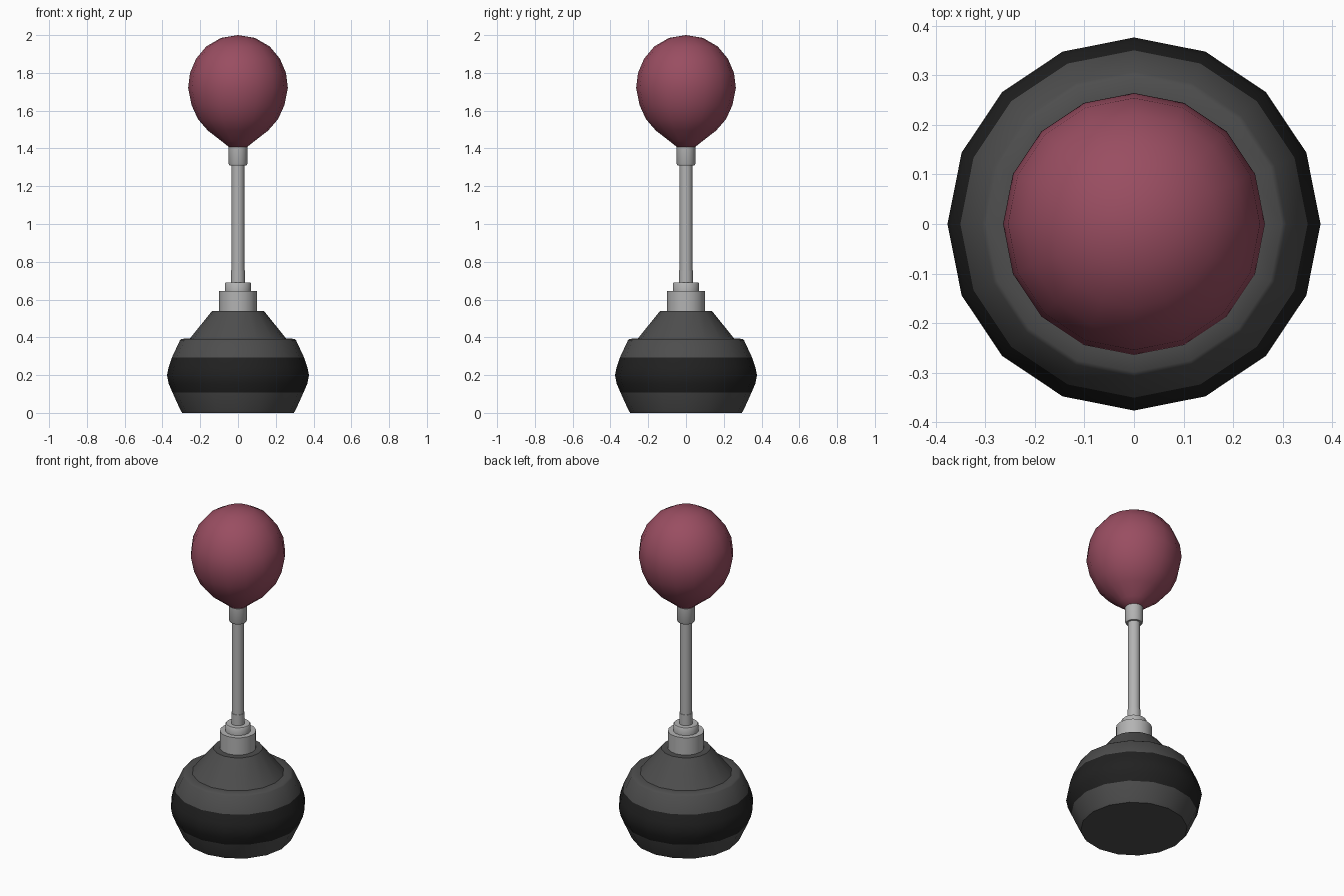
import bpy, bmesh, math

if "Cube" in bpy.data.objects:
    bpy.data.objects.remove(bpy.data.objects["Cube"])

SIDES = 16


def material(name, rgb):
    m = bpy.data.materials.new(name)
    m.diffuse_color = (*rgb, 1)
    m.use_nodes = True
    m.node_tree.nodes["Principled BSDF"].inputs["Base Color"].default_value = m.diffuse_color
    return m


def lathe(name, profile, mats=(), angle=40, band=None):
    """Revolve (radius, z) points listed bottom to top; band = z range using the second material."""
    bm = bmesh.new()
    rings = []
    for r, z in profile:
        if r == 0:
            rings.append([bm.verts.new((0, 0, z))] * SIDES)
        else:
            rings.append([bm.verts.new((r * math.cos(2 * math.pi * i / SIDES),
                                        r * math.sin(2 * math.pi * i / SIDES), z))
                          for i in range(SIDES)])
    for a, b in zip(rings, rings[1:]):
        for i in range(SIDES):
            j = (i + 1) % SIDES
            f = bm.faces.new(list(dict.fromkeys((a[i], a[j], b[j], b[i]))))
            if band and band[0] < f.calc_center_median().z < band[1]:
                f.material_index = 1
    if profile[0][0]:
        bm.faces.new(rings[0][::-1])
    if profile[-1][0]:
        bm.faces.new(rings[-1])
    bmesh.ops.recalc_face_normals(bm, faces=bm.faces)
    me = bpy.data.meshes.new(name)
    bm.to_mesh(me)
    bm.free()
    for m in mats:
        me.materials.append(m)
    ob = bpy.data.objects.new(name, me)
    bpy.context.collection.objects.link(ob)
    bpy.ops.object.select_all(action='DESELECT')
    ob.select_set(True)
    bpy.context.view_layer.objects.active = ob
    bpy.ops.object.shade_smooth_by_angle(angle=math.radians(angle))
    return ob


charcoal = material("charcoal", (0.075, 0.075, 0.075))
black = material("black", (0.015, 0.015, 0.015))
maroon = material("maroon", (0.32, 0.075, 0.12))
metal = material("metal", (0.45, 0.45, 0.45))

# Weighted base with dark band
lathe("base", [(0.295, 0), (0.305, 0.015), (0.347, 0.108), (0.367, 0.155), (0.376, 0.2),
               (0.368, 0.24), (0.35, 0.293), (0.307, 0.385), (0.298, 0.392), (0.26, 0.394)],
      (charcoal, black), 40, (0.108, 0.293))

# Cone on top of the base
lathe("base_cone", [(0.262, 0.385), (0.137, 0.54)], (charcoal,))

# Stepped collar, sleeve and rod
lathe("lower_collar", [(0.1, 0.53), (0.1, 0.645), (0.07, 0.645), (0.07, 0.685), (0.066, 0.69)], (metal,))
lathe("rod_sleeve", [(0.037, 0.68), (0.037, 0.755)], (metal,))
lathe("rod", [(0.034, 0.6), (0.034, 1.4)], (metal,))
lathe("upper_collar", [(0.045, 1.31), (0.05, 1.32), (0.05, 1.408)], (metal,))

# Punching bag
lathe("bag", [(0.045, 1.405), (0.085, 1.437), (0.16, 1.495), (0.212, 1.555), (0.246, 1.63),
              (0.264, 1.72), (0.254, 1.8), (0.222, 1.875), (0.168, 1.94), (0.09, 1.985), (0, 2.0)],
      (maroon,), 60)
